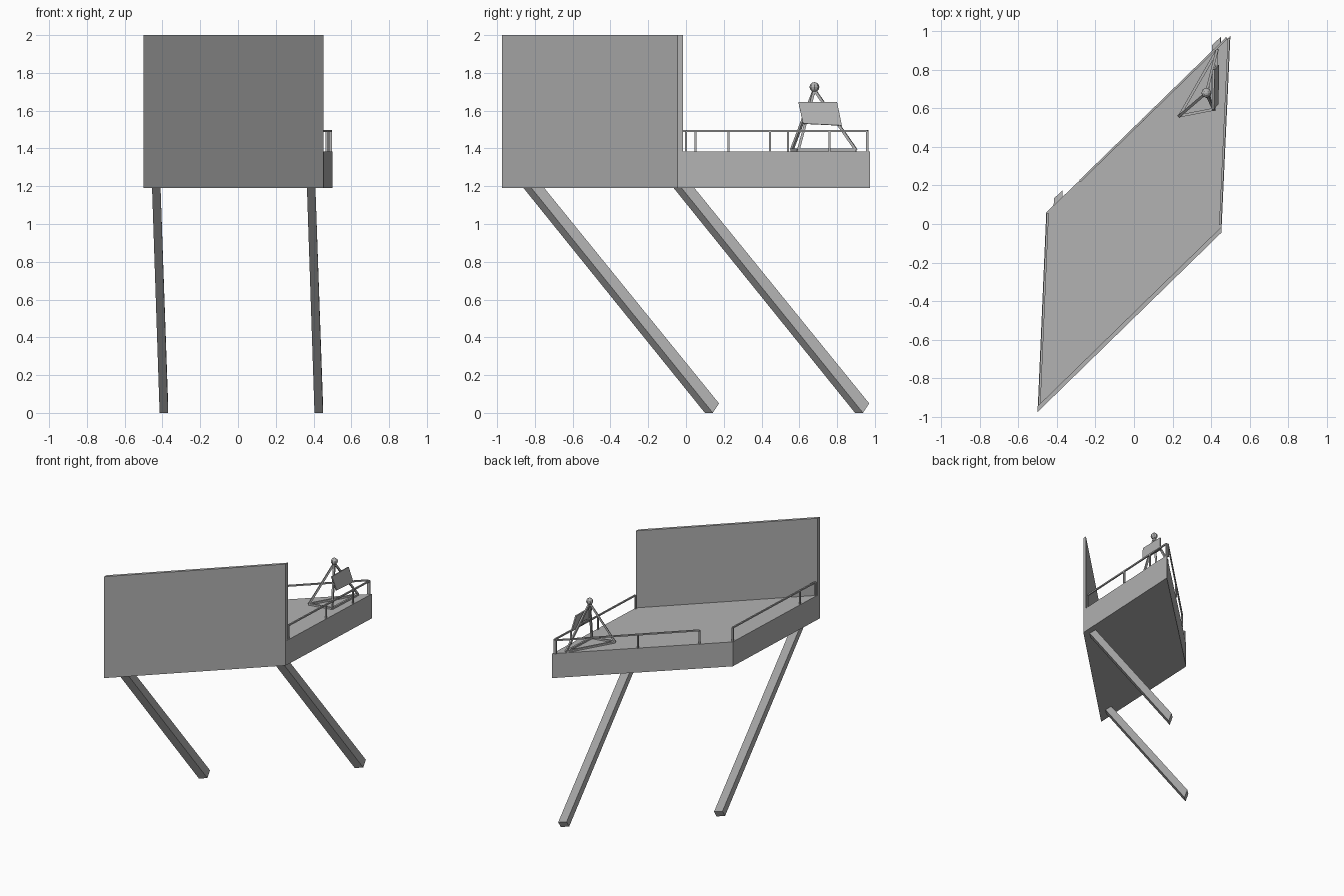
import bpy
import bmesh
from mathutils import Vector

cube = bpy.data.objects.get("Cube")
if cube:
    bpy.data.objects.remove(cube)

grey = bpy.data.materials.new("plain grey")
grey.use_nodes = True
COLOUR = (0.45, 0.45, 0.45, 1)
grey.diffuse_color = COLOUR
grey.node_tree.nodes["Principled BSDF"].inputs["Base Color"].default_value = COLOUR


def finish(name, bm):
    bmesh.ops.recalc_face_normals(bm, faces=bm.faces)
    mesh = bpy.data.meshes.new(name)
    bm.to_mesh(mesh)
    bm.free()
    mesh.materials.append(grey)
    obj = bpy.data.objects.new(name, mesh)
    bpy.context.collection.objects.link(obj)
    return obj


def add_loft(bm, start, end):
    """Solid between two matching outlines."""
    a = [bm.verts.new(p) for p in start]
    b = [bm.verts.new(p) for p in end]
    bm.faces.new(a[::-1])
    bm.faces.new(b)
    n = len(a)
    for i in range(n):
        j = (i + 1) % n
        bm.faces.new((a[i], a[j], b[j], b[i]))


def prism(name, outline, low, high):
    bm = bmesh.new()
    add_loft(bm, [(p.x, p.y, low) for p in outline], [(p.x, p.y, high) for p in outline])
    return finish(name, bm)


def add_bar(bm, start, end, width):
    """Square bar between two points."""
    start, end = Vector(start), Vector(end)
    axis = (end - start).normalized()
    ref = Vector((0, 0, 1)) if abs(axis.z) < 0.9 else Vector((1, 0, 0))
    u = axis.cross(ref).normalized() * width / 2
    v = axis.cross(u).normalized() * width / 2
    ring = (u + v, v - u, -u - v, u - v)
    add_loft(bm, [start + r for r in ring], [end + r for r in ring])


# Deck: a skewed four-sided slab
BASE, DECK, TOP = 1.19, 1.385, 2.0
A, B = Vector((-0.5, -0.975)), Vector((0.453, -0.045))
C, D = Vector((0.5, 0.975)), Vector((-0.455, 0.06))
prism("deck", [A, B, C, D], BASE, DECK)

# Tall screen along the front edge
depth = Vector((0, 0.03))
prism("front_screen", [A, B, B + depth, A + depth], DECK, TOP)

# Two slanted legs with the same skewed section
foot = [Vector(p) for p in ((-0.415, 0.1, 0), (-0.37, 0.142, 0),
                            (-0.37, 0.175, 0.05), (-0.415, 0.133, 0.05))]
head = [Vector(p) for p in ((-0.455, -0.86, BASE), (-0.41, -0.818, BASE),
                            (-0.41, -0.75, BASE), (-0.455, -0.8, BASE))]
for name, shift in (("right_leg", Vector((0, 0, 0))), ("left_leg", Vector((0.82, 0.795, 0)))):
    bm = bmesh.new()
    add_loft(bm, [p + shift for p in foot], [p + shift for p in head])
    finish(name, bm)

# Handrails on the three open edges
RAIL = 0.011
inset = Vector((0.008, 0))


def handrail(name, start, end, stops):
    bm = bmesh.new()
    height = 1.493
    points = [start.lerp(end, t) for t in stops]
    add_bar(bm, (*points[0], height), (*points[-1], height), RAIL)
    for p in points:
        add_bar(bm, (*p, DECK), (*p, height), RAIL)
    finish(name, bm)


handrail("left_handrail", B - inset, C - inset, (0.045, 0.48, 0.79, 0.985))
handrail("back_handrail", C - inset, D + inset, (0.015, 0.475, 0.82))
handrail("right_handrail", D + inset, A + inset, (0.01, 0.78, 0.96))

# Three-legged stand with a ground triangle and a cross bar
feet = [Vector(p) for p in ((0.235, 0.56, 1.392), (0.415, 0.595, 1.392), (0.43, 0.9, 1.392))]
apex = Vector((0.375, 0.68, 1.71))
bm = bmesh.new()
for i, foot_point in enumerate(feet):
    add_bar(bm, foot_point, apex, 0.014)
    add_bar(bm, foot_point, feet[(i + 1) % 3], 0.014)
add_bar(bm, feet[1].lerp(apex, 0.55), feet[2].lerp(apex, 0.55), 0.012)
finish("stand", bm)

# Ball on the stand
bm = bmesh.new()
bmesh.ops.create_uvsphere(bm, u_segments=8, v_segments=6, radius=0.026)
bmesh.ops.translate(bm, verts=bm.verts, vec=(apex.x, apex.y, 1.725))
finish("stand_ball", bm)

# Tilted sign board
board = [Vector(p) for p in ((0.428, 0.62, 1.53), (0.432, 0.825, 1.52),
                             (0.408, 0.80, 1.643), (0.404, 0.595, 1.643))]
thick = Vector((0.01, 0, 0.002))
bm = bmesh.new()
add_loft(bm, board, [p + thick for p in board])
finish("sign_board", bm)
